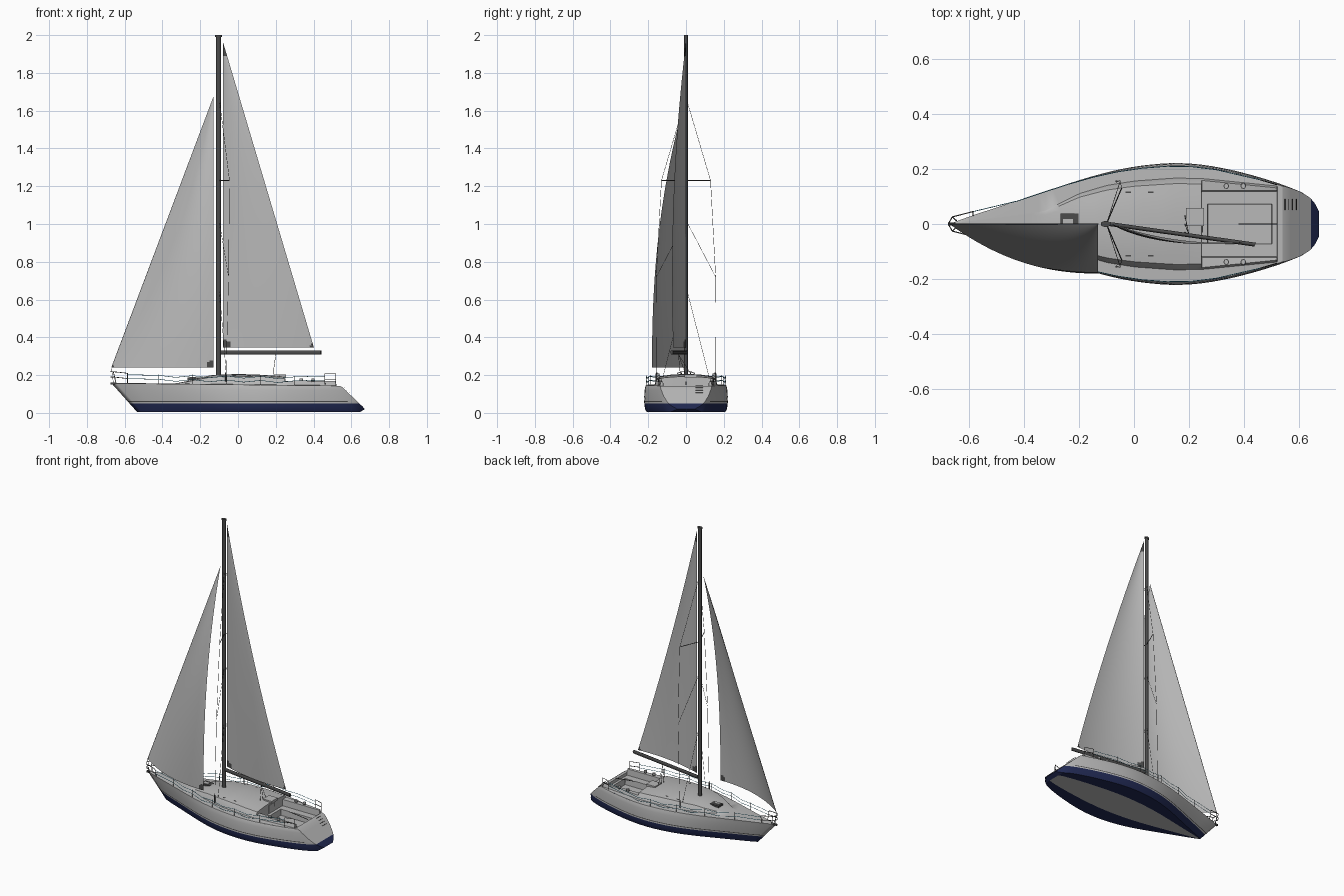
import bpy, bmesh, math
from mathutils import Vector

if "Cube" in bpy.data.objects:
    bpy.data.objects.remove(bpy.data.objects["Cube"])


def material(name, rgb):
    m = bpy.data.materials.new(name)
    m.diffuse_color = (*rgb, 1)
    m.use_nodes = True
    m.node_tree.nodes["Principled BSDF"].inputs["Base Color"].default_value = m.diffuse_color
    return m


GREY = material("light grey", (0.48, 0.48, 0.48))
DARK = material("dark grey", (0.07, 0.07, 0.07))
NAVY = material("navy blue", (0.015, 0.022, 0.085))
CYAN = material("rope cyan", (0.08, 0.45, 0.65))


def lerp_table(table, x):
    if x <= table[0][0]:
        return table[0][1]
    for (a, p), (b, q) in zip(table, table[1:]):
        if x <= b:
            return p + (q - p) * (x - a) / (b - a)
    return table[-1][1]


def smooth(ob, angle=30):
    bpy.ops.object.select_all(action='DESELECT')
    ob.select_set(True)
    bpy.context.view_layer.objects.active = ob
    bpy.ops.object.shade_smooth_by_angle(angle=math.radians(angle))


def grid(name, rows, mats, rule=None, flip=False, mirror=False):
    """Skin a table of points with quads; rule picks the material by face centre."""
    n = len(rows[0])
    faces = []
    for i in range(len(rows) - 1):
        for j in range(n - 1):
            f = [i * n + j, i * n + j + 1, (i + 1) * n + j + 1, (i + 1) * n + j]
            faces.append(f[::-1] if flip else f)
    me = bpy.data.meshes.new(name)
    me.from_pydata([p for r in rows for p in r], [], faces)
    bm = bmesh.new()
    bm.from_mesh(me)
    bmesh.ops.remove_doubles(bm, verts=bm.verts, dist=1e-5)
    bm.to_mesh(me)
    bm.free()
    for m in mats:
        me.materials.append(m)
    if rule:
        for p in me.polygons:
            p.material_index = rule(p.center)
    ob = bpy.data.objects.new(name, me)
    bpy.context.collection.objects.link(ob)
    smooth(ob)
    if mirror:
        mod = ob.modifiers.new("mirror", 'MIRROR')
        mod.use_axis = (False, True, False)
    return ob


def tubes(name, paths, r, mat, both=False, res=1, squash=1.0):
    cu = bpy.data.curves.new(name, 'CURVE')
    cu.dimensions = '3D'
    cu.bevel_depth = r
    cu.bevel_resolution = res
    cu.use_fill_caps = True
    if both:
        paths = paths + [[(x, -y, z) for x, y, z in p] for p in paths]
    for p in paths:
        s = cu.splines.new('POLY')
        s.points.add(len(p) - 1)
        for pt, co in zip(s.points, p):
            pt.co = (co[0], co[1] / squash, co[2], 1)
    cu.materials.append(mat)
    ob = bpy.data.objects.new(name, cu)
    ob.scale.y = squash
    bpy.context.collection.objects.link(ob)
    bpy.ops.object.select_all(action='DESELECT')
    ob.select_set(True)
    bpy.context.view_layer.objects.active = ob
    bpy.ops.object.convert(target='MESH')


def cylinder(name, loc, r, h, mat, squash=1.0):
    bpy.ops.mesh.primitive_cylinder_add(vertices=20, radius=r, depth=h, location=loc)
    ob = bpy.context.object
    ob.name = name
    ob.scale.y = squash
    ob.data.materials.append(mat)
    smooth(ob)


def box(name, loc, size, mat):
    bpy.ops.mesh.primitive_cube_add(size=1, location=loc)
    ob = bpy.context.object
    ob.name = name
    ob.scale = size
    ob.data.materials.append(mat)


# Hull lines: half width along x, sheer height, raked bow and transom
WIDTH = [(-.67, 0), (-.6, .028), (-.5, .062), (-.4, .097), (-.3, .132), (-.2, .165), (-.1, .192),
         (0, .21), (.1, .22), (.17, .222), (.25, .216), (.35, .198), (.45, .172), (.55, .14),
         (.61, .115), (.64, .095), (.66, .072), (.675, .04)]
FLARE = [(0, .93), (.02, .98), (.05, 1), (.1, 1), (.13, .985), (.157, .96)]


def sheer(x):
    return .157 - .014 * (x + .67) / 1.22


def half_width(x, z):
    xb = -.67 + .14 * (1 - min(z / .157, 1))
    xr = x if x > .1 else -.67 + (x - xb) / (.1 - xb) * .77
    soft = lambda d: lerp_table(WIDTH, xr + d)
    w = soft(0) if xr < -.64 or xr > .6 else (soft(-.03) + soft(0) + soft(.03)) / 3
    return w * lerp_table(FLARE, z)


rows = []
for z in (0.004, .02, .035, .05, .058, .063, .09, .12, .135, None):
    top = z is None
    zr = .157 if top else z
    x0 = -.67 + .14 * (1 - zr / .157)
    x1 = .54 if top else .645 if z < .01 else min(.672, .55 + (.138 - z) * 1.05)
    row = []
    for j in range(49):
        x = x0 + (x1 - x0) * j / 48
        row.append((x, half_width(x, zr), sheer(x) if top else z))
    row.append((x1, 0, row[-1][2]))
    rows.append(row)
grid("hull", rows, [GREY, NAVY, DARK],
     lambda c: 1 if c.z < .05 else 2 if .058 < c.z < .063 and c.x < .57 else 0, True, True)

# Flat underside: navy margin around a grey middle
bottom = [[(x, y * k, z) for x, y, z in rows[0][:49]] for k in (1, .75, .5, 0)]
grid("underside", bottom, [NAVY, GREY],
     lambda c: int(abs(c.y) < .5 * half_width(c.x, .004)), True, True)

# Deck with coachroof, coamings, seats and footwell, lofted in one skin
ROOF = [(-.32, .158), (-.27, .168), (-.2, .187), (-.14, .2), (0, .206), (.12, .202), (.25, .192)]
SIDE = [(-.32, .05), (-.2, .11), (-.1, .14), (0, .156), (.15, .167), (.25, .165), (.52, .138)]
stations = [-.67 + .025 * i for i in range(37)] + [.245, .247, .267, .269, .35, .42, .5, .502,
                                                   .519, .521, .54]
rows = []
for x in stations:
    w, z = half_width(x, .157), sheer(x)
    if x < -.32:
        ys = [w * k for k in (1, .4, .37, .34, .25, .16, .08, 0)]
        zs = [z] + [z + .002] * 7
    elif x < .246:
        c, h = lerp_table(SIDE, x), max(lerp_table(ROOF, x) - z, .003)
        ys = [w] + [c * k for k in (1, .95, .88, .66, .44, .22, 0)]
        zs = [z, z + .002] + [z + h * k for k in (.45, .78, .88, .95, .99, 1)]
    elif x < .52:
        c, floor = lerp_table(SIDE, x), .085 if .268 < x < .501 else .125
        ys = [w, c, c - .007, .121, .118, .072, .07, 0]
        zs = [z, z + .002, .168, .166, .125, .125, floor, floor]
    else:
        ys = [w, .135, .13, .121, .118, .072, .07, 0]
        zs = [z] * 8
    rows.append([(x, y, h) for y, h in zip(ys, zs)])
grid("deck", rows, [GREY], mirror=True)

# Deck fittings
box("companion_hatch", (.222, .025, .195), (.065, .065, .016), GREY)
box("companion_door", (.249, 0, .155), (.004, .06, .055), GREY)
box("fore_hatch_frame", (-.235, .015, .181), (.065, .045, .012), DARK)
box("fore_hatch_lid", (-.24, .008, .188), (.035, .022, .004), GREY)
box("bow_roller", (-.662, 0, .155), (.026, .012, .01), DARK)
for s in (-1, 1):
    for x in (.335, .397):
        cylinder("winch", (x, s * .138, .173), .009, .016, GREY)
        cylinder("winch_base", (x, s * .138, .168), .01, .008, DARK)
    for x in (-.02, .06):
        box("deck_track", (x, s * .115, .193), (.02, .005, .008), DARK)
    cylinder("turnbuckle", (-.064, s * .155, .19), .004, .05, DARK)
tubes("tiller", [[(.52, 0, .15), (.38, 0, .165)]], .002, DARK)
tubes("swim_ladder", [[(x, .05, .145 - (x - .55) * .96), (x, .09, .145 - (x - .55) * .96)]
                      for x in (.548, .562, .576, .59)], .0015, DARK)

# Mast and boom
cylinder("mast", (-.103, 0, 1.095), .0125, 1.8, DARK, .75)
cylinder("masthead", (-.103, 0, 1.995), .018, .01, DARK, .6)
tubes("boom", [[(-.09, 0, .32), (.44, -.075, .32)]], .012, DARK, res=3, squash=.6)
tubes("mainsheet", [[(.2, -.04, .31), (.185, y, .2)] for y in (-.03, 0, .03)], .0012, DARK)


# Sails as curved single sheets with dark corner patches
def corner_rule(corners):
    return lambda c: int(any((Vector((c.x, c.z)) - Vector(k)).length < r for *k, r in corners))


def sail(name, point, corners):
    rows = [[point(s / 48, u / 150) for s in range(49)] for u in range(151)]
    grid(name, rows, [GREY, DARK], corner_rule(corners))


def main_point(s, u):
    x = -.08 + .482 * s * (1 - u)
    y = -.065 * s * (1 - u) * (1 + 2 * u) - .1 * s * (1 - s) * (1 - u) ** .7
    return (x, y, .345 + 1.62 * u)


def jib_point(s, u):
    x0 = -.67 + .54 * u
    y = -.18 * (1 - u ** 2.3) * (1 - (1 - s) ** 2.2)
    return (x0 + (-.13 - x0) * s, y, .24 + 1.435 * u)


sail("mainsail", main_point, [(-.08, .345, .045), (.402, .345, .025), (-.08, 1.965, .075)])
sail("jib", jib_point, [(-.13, .24, .038), (-.67, .24, .012)])

# Standing rigging
tubes("forestay", [[(-.66, 0, .16), (-.67, 0, .24), (-.13, 0, 1.672)]], .001, DARK)
tubes("spreaders", [[(-.1, 0, 1.23), (-.045, .13, 1.23)]], .002, DARK, True)
tubes("shrouds", [[(-.1, 0, 1.67), (-.045, .13, 1.23), (-.05, .157, .72), (-.064, .155, .17)],
                  [(-.1, 0, 1.02), (-.05, .157, .72)],
                  [(-.1, 0, .67), (-.06, .125, .18)]], .001, DARK, True)

# Bow and stern rails
paths = [[(-.585, .045, z), (-.66, .026, z + .008), (-.675, 0, z + .008)] for z in (.182, .21)]
paths += [[(-.585, .045, .21), (-.585, .03, .155)], [(-.66, .026, .218), (-.645, .012, .155)]]
paths += [[(.46, .16, .15), (.46, .16, .207), (.518, .143, .207), (.518, .143, .145)],
          [(.46, .16, .178), (.518, .143, .178)]]
tubes("guard_rails", paths, .002, DARK, True)

# Stanchions and lifelines following the deck edge
posts = [-.42, -.24, -.06, .12, .3]
edge = lambda x, h: (x, half_width(x, .157) - .002, sheer(x) + h)
tubes("stanchions", [[edge(x, 0), edge(x, .05)] for x in posts], .0015, DARK, True)
for name, h in (("upper_lifeline", .045), ("lower_lifeline", .024)):
    line = [(-.585, .045, .157 + h)]
    for a, b in zip(posts, posts[1:]):
        line += [edge(a, h), edge((a + b) / 2, h - .01)]
    tubes(name, [line + [edge(posts[-1], h), (.46, .16, .15 + h)]], .0014, CYAN, True, 0)
